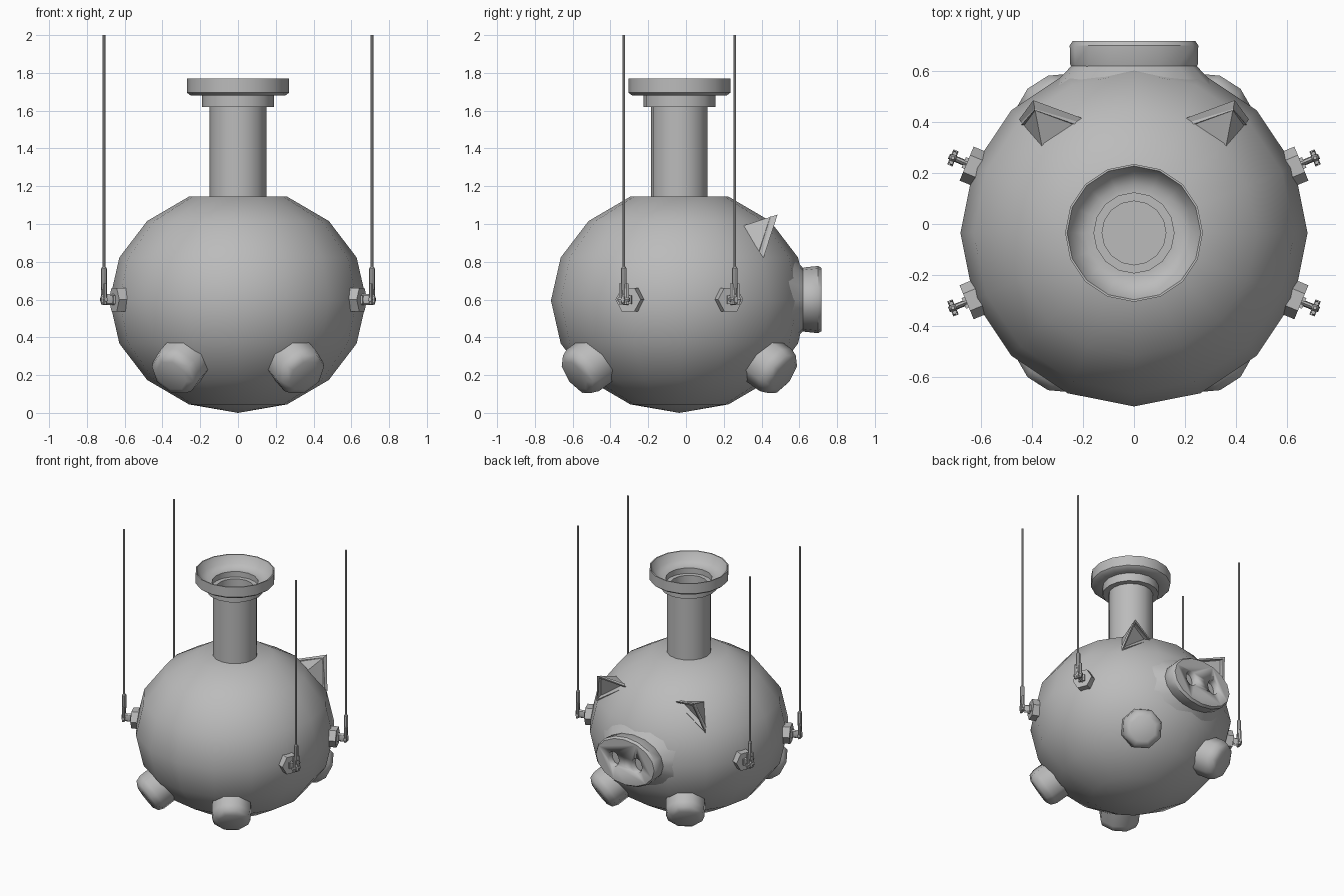
import bpy, bmesh
from math import pi, cos, sin, radians
from mathutils import Vector, Matrix

cube = bpy.data.objects.get("Cube")
if cube:
    bpy.data.objects.remove(cube)

GREY = (0.5, 0.5, 0.5, 1)
clay = bpy.data.materials.new("plain_grey")
clay.use_nodes = True
clay.diffuse_color = GREY
clay.node_tree.nodes["Principled BSDF"].inputs["Base Color"].default_value = GREY

CENTRE = Vector((0, -0.035, 0.595))
SIDES = (("right", -1), ("left", 1))
ENDS = (("front", -1), ("back", 1))


def finish(name, bm, angle=40):
    bmesh.ops.recalc_face_normals(bm, faces=bm.faces)
    mesh = bpy.data.meshes.new(name)
    bm.to_mesh(mesh)
    bm.free()
    mesh.materials.append(clay)
    mesh.shade_smooth()
    mesh.set_sharp_from_angle(angle=radians(angle))
    obj = bpy.data.objects.new(name, mesh)
    bpy.context.collection.objects.link(obj)
    return obj


def loft(name, rings, segments=16, matrix=Matrix(), turn=0, angle=40, bm=None):
    """Join rings of (x radius, y radius, height) along z; a zero radius closes to a point."""
    own = bm is None
    bm = bm or bmesh.new()
    loops = []
    for rx, ry, z in rings:
        count = segments if rx > 0 else 1
        loops.append([bm.verts.new(matrix @ Vector((
            rx * cos(2 * pi * i / segments + turn),
            ry * sin(2 * pi * i / segments + turn), z))) for i in range(count)])
    for a, b in zip(loops, loops[1:]):
        for i in range(segments):
            j = (i + 1) % segments
            quad = [a[i % len(a)], a[j % len(a)], b[j % len(b)], b[i % len(b)]]
            bm.faces.new(list(dict.fromkeys(quad)))
    for loop in (loops[0], loops[-1]):
        if len(loop) > 1:
            bm.faces.new(loop)
    return finish(name, bm, angle) if own else None


def round_rings(points):
    return [(r, r, z) for r, z in points]


def aim(origin, direction, up="Y"):
    return Matrix.Translation(origin) @ direction.to_track_quat("Z", up).to_matrix().to_4x4()


# Round body, cut flat at the top where the neck stands
body = [(0.68 * cos(a), 0.595 * sin(a)) for a in
        [radians(-90 + 22.5 * i) for i in range(8)]]
body[0] = (0, -0.595)
loft("body", round_rings(body), matrix=Matrix.Translation(CENTRE))

# Open neck with a collar and a hollow flared rim
neck = [(0.15, 1.12), (0.15, 1.62), (0.19, 1.62), (0.19, 1.68), (0.25, 1.68), (0.27, 1.695),
        (0.27, 1.77), (0.262, 1.77), (0.235, 1.715), (0.19, 1.69), (0.157, 1.69),
        (0.157, 1.65), (0.125, 1.65), (0.125, 1.15)]
loft("neck", round_rings(neck), matrix=Matrix.Translation((0, CENTRE.y, 0)))

# Muzzle swelling and oval snout disc
backward = Matrix.Translation((0, 0, 0.6)) @ Matrix.Rotation(-pi / 2, 4, "X")
loft("muzzle", [(0.37, 0.31, 0.49), (0.235, 0.155, 0.63)], matrix=backward)
snout = loft("snout", [(0.22, 0.15, 0.58), (0.25, 0.17, 0.625), (0.252, 0.178, 0.7),
                       (0.24, 0.167, 0.718)], matrix=backward, angle=35)

# Nostrils cut into the snout
holes = bmesh.new()
for _, side in SIDES:
    loft("", [(0.045, 0.055, 0.67), (0.045, 0.055, 0.8)], 12,
         backward @ Matrix.Translation((0.095 * side, 0, 0)), bm=holes)
cutter = finish("nostril_cutter", holes)
cutter.hide_render = True
cut = snout.modifiers.new("nostrils", "BOOLEAN")
cut.object = cutter
cut.solver = "EXACT"
bpy.context.view_layer.objects.active = snout
bpy.ops.object.modifier_apply(modifier=cut.name)
bpy.data.objects.remove(cutter)

foot_rings = round_rings([(0.14, 0.45), (0.14, 0.71), (0.125, 0.75), (0.09, 0.768)])
for side_name, side in SIDES:
    # Pointed ear with a recessed inner face
    bm = bmesh.new()
    tip, inner, outer, rear = [bm.verts.new((x * side, y, z)) for x, y, z in (
        (0.395, 0.485, 1.05), (0.19, 0.41, 0.99), (0.45, 0.41, 0.82), (0.36, 0.30, 0.99))]
    opening = bm.faces.new((tip, inner, outer))
    for trio in ((tip, outer, rear), (tip, rear, inner), (inner, rear, outer)):
        bm.faces.new(trio)
    bmesh.ops.recalc_face_normals(bm, faces=bm.faces)
    bmesh.ops.inset_individual(bm, faces=[opening], thickness=0.022)
    bmesh.ops.inset_individual(bm, faces=[opening], thickness=0.004, depth=-0.03)
    finish(side_name + "_ear", bm, 20)

    for end_name, end in ENDS:
        place = end_name + "_" + side_name
        # Stubby foot pointing out and down
        direction = Vector((0.46 * side, 0.72 * end, -0.52)).normalized()
        loft(place + "_foot", foot_rings, 8, aim(CENTRE, direction), pi / 8, 50)

        # Hexagonal lug on the flank
        out = Vector((cos(pi / 8) * side, sin(pi / 8) * end, 0))
        hub = Vector((0, CENTRE.y, 0.6))
        frame = aim(hub, out)
        across = Vector((-out.y, out.x, 0))
        turn = 0 if abs((frame.to_3x3() @ Vector((1, 0, 0))).z) < 0.5 else pi / 2
        loft(place + "_lug", round_rings([(0.072, 0.6), (0.072, 0.71)]), 6, frame, turn, 30)

        # Square plate, eye, and cross pin of the hanger
        square = round_rings([(0.032, 0.7), (0.032, 0.722)])
        loft(place + "_plate", square, 4, frame, pi / 4, 30)
        loft(place + "_eye", [(0.012, 0.03, 0.71), (0.012, 0.03, 0.775), (0.01, 0.018, 0.785)],
             8, frame, turn, 30)
        joint = hub + out * 0.768
        loft(place + "_pin", round_rings([(0.011, -0.032), (0.011, 0.032)]), 8,
             aim(joint, across), 0, 30)

        # Forked clevis, sleeve and hanging rod
        fork = bmesh.new()
        for s in (-1, 1):
            loft("", [(0.009, 0.014, -0.025), (0.009, 0.014, 0.06), (0.009, 0.012, 0.085)], 6,
                 Matrix.Translation(joint + across * 0.016 * s), bm=fork)
        finish(place + "_clevis", fork, 30)
        rod = [(0.008, 0.62), (0.015, 0.67), (0.015, 0.765), (0.007, 0.775), (0.007, 2.0)]
        loft(place + "_rod", round_rings(rod), 8, Matrix.Translation((joint.x, joint.y, 0)), 0, 30)
